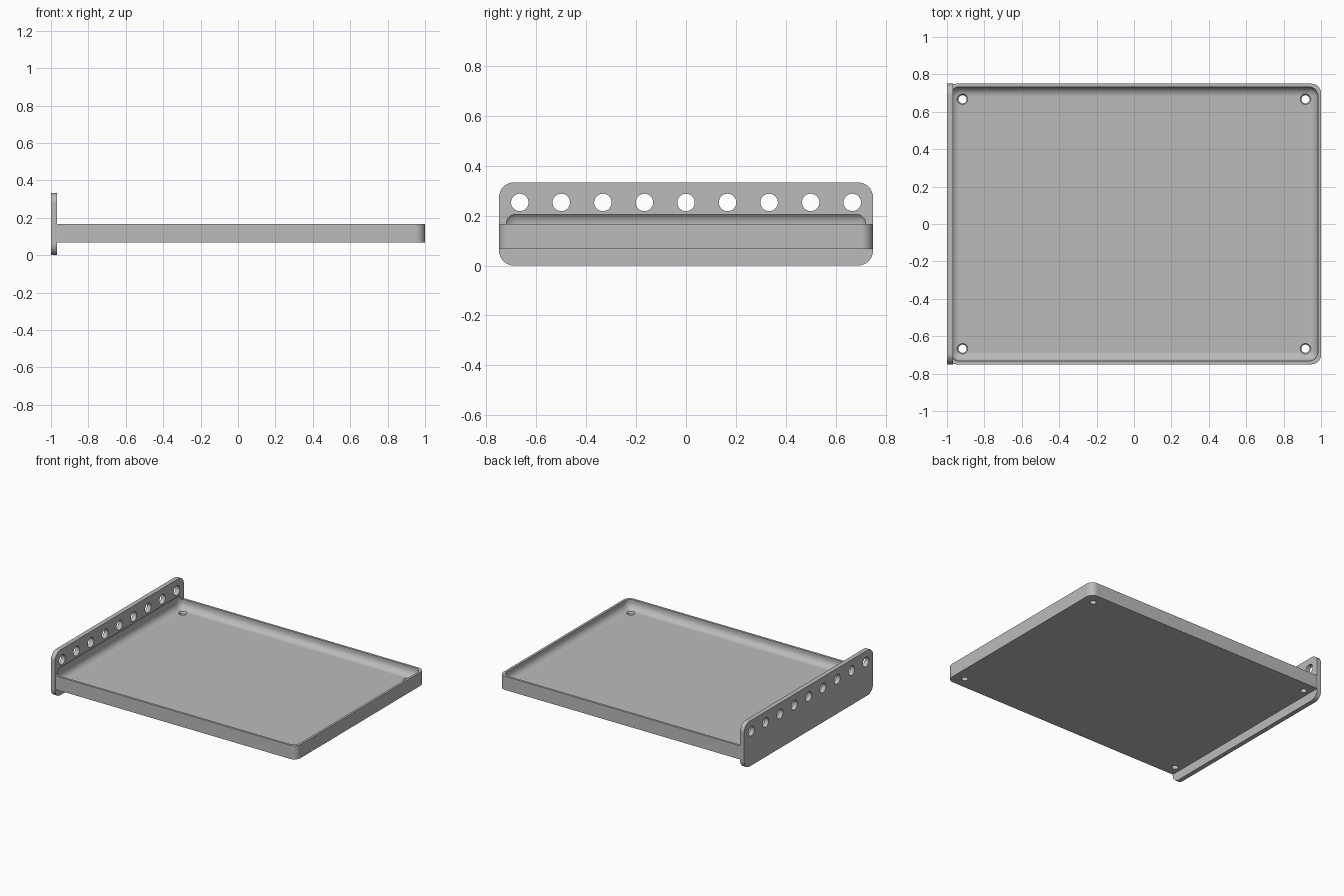
import bpy
import bmesh
import math
from mathutils import Matrix, Vector

if "Cube" in bpy.data.objects:
    bpy.data.objects.remove(bpy.data.objects["Cube"], do_unlink=True)

UNIT = 1 / 60          # one millimetre of the part
HALF_X, HALF_Y = 60 * UNIT, 45 * UNIT

grey = bpy.data.materials.new("plain grey")
grey.use_nodes = True
colour = (0.5, 0.5, 0.5, 1)
grey.diffuse_color = colour
grey.node_tree.nodes["Principled BSDF"].inputs["Base Color"].default_value = colour


def make_object(name, bm):
    bmesh.ops.recalc_face_normals(bm, faces=bm.faces)
    mesh = bpy.data.meshes.new(name)
    bm.to_mesh(mesh)
    bm.free()
    mesh.materials.append(grey)
    obj = bpy.data.objects.new(name, mesh)
    bpy.context.collection.objects.link(obj)
    return obj


def rounded_box(name, low, high, radius, axis=None):
    """Box with all edges rounded, or only those parallel to one axis."""
    low, high = Vector(low), Vector(high)
    bm = bmesh.new()
    bmesh.ops.create_cube(bm, size=1)
    bmesh.ops.scale(bm, vec=high - low, verts=bm.verts)
    bmesh.ops.translate(bm, vec=(low + high) / 2, verts=bm.verts)
    edges = [e for e in bm.edges if axis is None or
             abs((e.verts[0].co - e.verts[1].co).normalized()[axis]) > 0.9]
    bmesh.ops.bevel(bm, geom=edges, offset=radius, segments=8,
                    profile=0.5, affect='EDGES')
    return make_object(name, bm)


def add_cone(bm, centre, r_low, r_high, depth, turn=0):
    matrix = Matrix.Translation(centre) @ Matrix.Rotation(turn, 4, 'Y')
    bmesh.ops.create_cone(bm, cap_ends=True, segments=32, radius1=r_low,
                          radius2=r_high, depth=depth, matrix=matrix)


def combine(target, other, operation):
    """Apply a boolean and discard the second object."""
    other.hide_render = True
    mod = target.modifiers.new(operation.lower(), 'BOOLEAN')
    mod.operation, mod.solver, mod.object = operation, 'EXACT', other
    bpy.context.view_layer.objects.active = target
    bpy.ops.object.modifier_apply(modifier=mod.name)
    bpy.data.objects.remove(other, do_unlink=True)


# Tray block joined to the upright mounting plate
tray = rounded_box("tray_with_mounting_plate", (-HALF_X + 0.001, -HALF_Y, 4 * UNIT),
                   (HALF_X, HALF_Y, 10 * UNIT), 0.05, axis=2)
plate = rounded_box("mounting_plate", (-HALF_X, -HALF_Y, 0),
                    (-HALF_X + 2 * UNIT, HALF_Y, 20 * UNIT), 0.06, axis=0)
combine(tray, plate, 'UNION')

# Filleted hollow, which also bites slightly into the plate
wall = UNIT
floor = 6 * UNIT
hollow = rounded_box("hollow", (-HALF_X + wall, -HALF_Y + wall, floor),
                     (HALF_X - wall, HALF_Y - wall, 0.218), 0.05)
combine(tray, hollow, 'DIFFERENCE')

# Row of nine holes through the plate
bm = bmesh.new()
for i in range(-4, 5):
    add_cone(bm, (-HALF_X, i * 10 * UNIT, 0.253), 0.035, 0.035, 0.2, math.pi / 2)
combine(tray, make_object("plate_holes", bm), 'DIFFERENCE')

# Screw holes with countersinks in the four floor corners
for name, r_low, r_high, z, depth in (("screw_holes", 0.022, 0.022, floor, 0.2),
                                      ("countersinks", 0.018, 0.038, floor, 0.03)):
    bm = bmesh.new()
    for sx in (-1, 1):
        for sy in (-1, 1):
            add_cone(bm, (sx * 55 * UNIT, sy * 40 * UNIT, z), r_low, r_high, depth)
    combine(tray, make_object(name, bm), 'DIFFERENCE')

# Smooth fillets beside flat faces
bpy.ops.object.select_all(action='DESELECT')
tray.select_set(True)
bpy.context.view_layer.objects.active = tray
bpy.ops.object.shade_smooth_by_angle(angle=math.radians(30))
normals = tray.modifiers.new("flat_face_normals", 'WEIGHTED_NORMAL')
normals.keep_sharp = True
